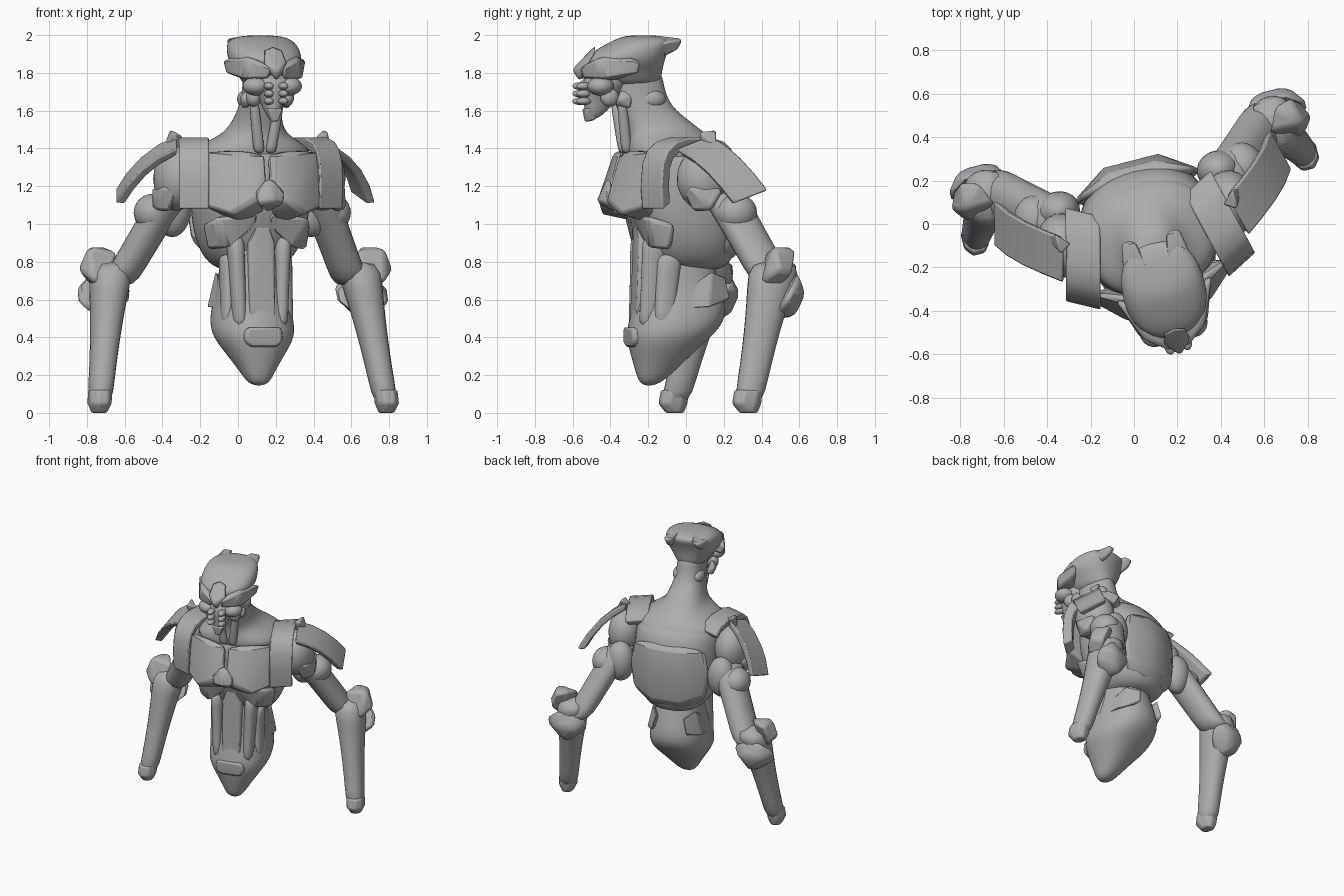
import bpy, bmesh, math
from mathutils import Vector, Matrix

if "Cube" in bpy.data.objects:
    bpy.data.objects.remove(bpy.data.objects["Cube"])

grey = bpy.data.materials.new("clay_grey")
grey.use_nodes = True
COLOUR = (.42, .42, .42, 1)
grey.diffuse_color = COLOUR
grey.node_tree.nodes["Principled BSDF"].inputs["Base Color"].default_value = COLOUR

# The whole figure is turned a little to its left
PLACE = Matrix.Translation((.06, 0, 0)) @ Matrix.Rotation(math.radians(14.4), 4, "Z")


def finish(bm, name, mirror=False, subsurf=0, bevel=0):
    """Turns the mesh into a placed, shaded object, mirrored when paired."""
    bmesh.ops.recalc_face_normals(bm, faces=bm.faces)
    mesh = bpy.data.meshes.new(name)
    bm.to_mesh(mesh)
    bm.free()
    mesh.materials.append(grey)
    part = bpy.data.objects.new(name, mesh)
    bpy.context.collection.objects.link(part)
    part.matrix_world = PLACE
    if bevel:
        modifier = part.modifiers.new("bevel", "BEVEL")
        modifier.width, modifier.segments = bevel, 2
    if subsurf:
        modifier = part.modifiers.new("smooth", "SUBSURF")
        modifier.levels = modifier.render_levels = subsurf
        mesh.shade_smooth()
    else:
        bpy.ops.object.select_all(action="DESELECT")
        part.select_set(True)
        bpy.context.view_layer.objects.active = part
        bpy.ops.object.shade_smooth_by_angle(angle=math.radians(30))
    if mirror:
        part.modifiers.new("mirror", "MIRROR").use_mirror_merge = False


def skin(bm, loops):
    """Joins closed loops of points into a capped tube."""
    loops = [[bm.verts.new(point) for point in loop] for loop in loops]
    for low, high in zip(loops, loops[1:]):
        for i in range(len(low)):
            bm.faces.new((low[i - 1], low[i], high[i], high[i - 1]))
    bm.faces.new(loops[0])
    bm.faces.new(loops[-1])


def ring(centre, wide, deep, sides, power=.85):
    """Horizontal rounded rectangle."""
    points = []
    for i in range(sides):
        angle = math.tau * (i + .5) / sides
        c, s = math.cos(angle), math.sin(angle)
        x = wide * math.copysign(abs(c) ** power, c)
        y = deep * math.copysign(abs(s) ** power, s)
        points.append(Vector(centre) + Vector((x, y, 0)))
    return points


def body(name, levels):
    """Central form from levels of height, front, back and half width."""
    bm = bmesh.new()
    skin(bm, [ring((0, (front + back) / 2, z), wide, (back - front) / 2, 12)
              for z, front, back, wide in levels])
    finish(bm, name, subsurf=2)


def limb(name, start, end, thick, thin, deep=1, steps=5):
    """Paired limb that thins from start to end."""
    bm = bmesh.new()
    loops = []
    for i in range(steps + 1):
        t = i / steps
        radius = thin + (thick - thin) * (1 - t) ** 2
        loops.append(ring(Vector(start).lerp(Vector(end), t), radius, radius * deep, 10))
    skin(bm, loops)
    finish(bm, name, mirror=True, subsurf=1)


def hull(name, points, central=False, bevel=.01):
    """Faceted part, either paired or spanning the centre."""
    bm = bmesh.new()
    for x, y, z in points:
        bm.verts.new((x, y, z))
        if central:
            bm.verts.new((-x, y, z))
    result = bmesh.ops.convex_hull(bm, input=bm.verts)
    inside = [v for v in result["geom_interior"] if isinstance(v, bmesh.types.BMVert)]
    bmesh.ops.delete(bm, geom=inside, context="VERTS")
    bmesh.ops.dissolve_limit(bm, angle_limit=.1, verts=bm.verts, edges=bm.edges)
    finish(bm, name, mirror=not central, bevel=bevel)


def ball(name, centre, size):
    bm = bmesh.new()
    place = Matrix.Translation(centre) @ Matrix.Diagonal((*size, 1))
    bmesh.ops.create_icosphere(bm, subdivisions=3, radius=1, matrix=place)
    finish(bm, name, mirror=True)


def plate(name, edge, across, thick, centre):
    """Armour strip swept along an edge, thickened toward a centre."""
    bm = bmesh.new()
    loops = []
    for point in edge:
        sides = [Vector(point), Vector(point) + Vector(across)]
        inner = [p + (Vector(centre) - p).normalized() * thick for p in sides]
        loops.append([*sides, *reversed(inner)])
    skin(bm, loops)
    finish(bm, name, mirror=True, bevel=.01)


# Torso and neck
body("torso", [(.75, -.1, .18, .14), (.8, -.2, .25, .23), (.92, -.27, .28, .3), (1.1, -.34, .29, .33),
               (1.3, -.36, .27, .33), (1.4, -.33, .21, .31), (1.5, -.24, .05, .12)])
body("neck", [(1.3, -.34, .25, .33), (1.41, -.34, .2, .32), (1.47, -.33, .12, .17), (1.54, -.35, .03, .13),
              (1.62, -.38, -.08, .11), (1.72, -.42, -.12, .1), (1.84, -.44, -.13, .1)])
limb("neck_tendon", (.07, -.37, 1.65), (.03, -.33, 1.37), .025, .03)

# Chest muscles, breastbone, rib arch and back
hull("chest_muscle", [(.01, -.36, 1.38), (.01, -.42, 1.15), (.02, -.38, 1.06), (.2, -.41, 1.05), (.34, -.28, 1.1),
                      (.32, -.25, 1.4), (.13, -.36, 1.38), (.1, -.46, 1.12), (.1, -.2, 1)], bevel=.03)
hull("breastbone", [(0, -.42, 1.27), (.09, -.44, 1.17), (.07, -.45, 1.1), (0, -.49, 1.12),
                    (0, -.36, 1.05)], central=True, bevel=.02)
hull("rib_arch", [(.02, -.32, 1.07), (.02, -.28, 1), (.19, -.24, .86), (.27, -.15, .85), (.3, -.14, 1),
                  (.26, -.27, 1.04), (.1, -.1, 1)], bevel=.03)
hull("back_shell", [(.28, .19, 1.3), (.1, .27, 1.3), (.31, .18, 1.1), (.13, .3, 1.1), (.28, .18, .9),
                    (.1, .27, .84), (.15, .1, .77)], central=True, bevel=.04)

# Waist and hanging pelvis
body("pelvis", [(.14, -.25, -.16, .05), (.23, -.28, -.05, .1), (.34, -.31, .06, .18), (.42, -.33, .16, .23),
                (.53, -.3, .24, .22), (.7, -.27, .18, .17), (.95, -.25, .1, .17)])
hull("belly_column", [(.07, -.29, .46), (.05, -.27, .75), (.07, -.27, .9), (.03, -.28, 1),
                      (.07, -.1, .9), (.07, -.1, .46)], central=True)
limb("belly_strip", (.13, -.2, .95), (.11, -.23, .44), .05, .04, deep=1.5)
limb("flank_strip", (.15, -.13, .85), (.16, -.16, .46), .05, .04, deep=1.5)
hull("groin_plate", [(.1, -.32, .46), (.11, -.32, .38), (.07, -.31, .34), (.1, -.2, .4)],
     central=True, bevel=.02)
hull("hip_plate", [(.19, -.1, .55), (.18, -.1, .62), (.16, .1, .75), (.1, .19, .72), (.13, .21, .6),
                   (.21, .08, .56), (.1, 0, .6)])

# Shoulder armour: band over the collar and outer hanging plate
band = []
for step in range(9):
    angle = math.radians(40 + step * 20)
    c, s = math.cos(angle), math.sin(angle)
    y = -.1 + .23 * math.copysign(abs(c) ** .7, c)
    z = 1.2 + .26 * math.copysign(abs(s) ** .7, s)
    band.append((.22 - .25 * y, y, z))
plate("shoulder_band", band, (.15, .08, 0), .07, (.3, -.05, 1.2))
sweep = []
for step in range(5):
    t = step / 4
    angle = math.pi / 2 * t
    out, drop = (math.sin(angle) + t) / 2, (1 - math.cos(angle) + t) / 2
    sweep.append((.44 + .27 * out, -.17 + .25 * t, 1.4 - .29 * drop))
plate("shoulder_plate", sweep, (-.05, .2, .07), .05, (.4, .1, 1.1))
hull("shoulder_hinge", [(.36, 0, 1.46), (.42, -.04, 1.49), (.42, .06, 1.5), (.4, 0, 1.36), (.46, .05, 1.4)])

# Arms
ball("shoulder", (.4, 0, 1.24), (.12, .15, .17))
hull("shoulder_guard", [(.42, -.14, 1.2), (.5, -.1, 1.2), (.53, 0, 1.07), (.46, -.08, 1.06),
                        (.52, .08, 1.2), (.4, .06, 1.1)], bevel=.02)
ball("biceps", (.49, .15, 1.06), (.1, .11, .1))
ball("triceps", (.38, .16, 1.08), (.1, .09, .15))
limb("upper_arm", (.38, .08, 1.2), (.65, .33, .66), .11, .1, deep=1.2)
limb("forearm", (.67, .32, .82), (.785, .135, .03), .13, .068, deep=1.2)
hull("wrist_stump", ring((.78, .14, .12), .063, .077, 8) + ring((.785, .13, .05), .063, .08, 8)
     + ring((.785, .14, 0), .04, .05, 8))
hull("elbow_guard", [(.65, .27, .85), (.72, .22, .7), (.8, .21, .7), (.86, .29, .76), (.81, .27, .88),
                     (.7, .38, .88), (.78, .4, .86), (.82, .37, .73), (.75, .3, .64)], bevel=.02)
hull("elbow_cap", [(.62, .4, .74), (.77, .42, .74), (.62, .46, .63), (.78, .46, .63), (.7, .42, .5),
                   (.86, .36, .66), (.86, .32, .58), (.55, .36, .68), (.56, .34, .6), (.7, .26, .48)], bevel=.03)

# Head: hood, horns, brow wings and crest
body("hood", [(1.72, -.44, -.14, .1), (1.8, -.5, -.13, .14), (1.86, -.56, -.12, .2), (1.92, -.5, -.1, .2),
              (1.98, -.38, -.07, .18), (2, -.32, -.15, .08)])
hull("hood_horn", [(.07, -.05, 1.98), (.14, -.05, 1.98), (.12, -.07, 1.92), (.04, -.2, 2),
                   (.17, -.22, 1.95), (.1, -.2, 1.85)], bevel=.02)
hull("brow_wing", [(.03, -.6, 1.83), (.03, -.58, 1.77), (.14, -.52, 1.88), (.16, -.5, 1.77), (.23, -.3, 1.87),
                   (.21, -.3, 1.8), (.1, -.4, 1.76), (.1, -.4, 1.9)], bevel=.02)
hull("forehead_crest", [(0, -.49, 1.95), (.05, -.5, 1.93), (.07, -.56, 1.84), (0, -.63, 1.81),
                        (0, -.58, 1.74)], central=True, bevel=.02)

# Face, mouth and ears
body("face", [(1.55, -.55, -.48, .03), (1.65, -.56, -.38, .06), (1.71, -.57, -.34, .1), (1.8, -.56, -.3, .13)])
hull("chin", [(.04, -.56, 1.61), (.04, -.48, 1.62), (.02, -.55, 1.54), (.02, -.5, 1.55)], central=True)
for row in range(3):
    ball(f"mouth_part_{row + 1}", (.04, -.57, 1.73 - .04 * row), (.025, .04, .02))
ball("cheek", (.09, -.49, 1.73), (.07, .07, .05))
ball("jaw_joint", (.09, -.44, 1.67), (.04, .05, .05))
hull("ear_pod", [(.1, -.42, 1.63), (.14, -.4, 1.66), (.14, -.33, 1.68), (.13, -.34, 1.61),
                 (.08, -.32, 1.62), (.1, -.38, 1.72)])
ball("neck_lobe", (.07, -.2, 1.66), (.045, .07, .05))
